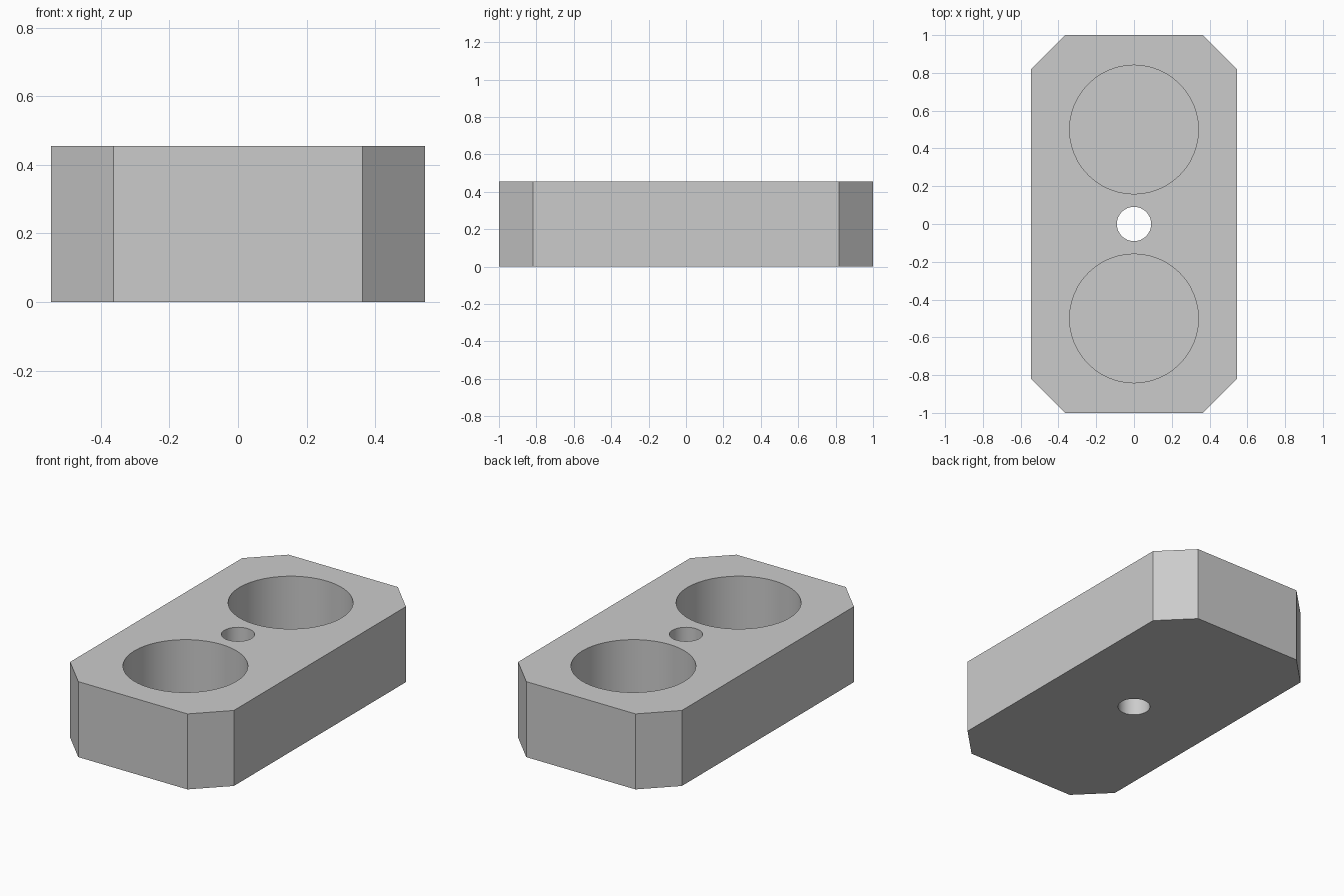
import bpy
import bmesh
from math import radians

if "Cube" in bpy.data.objects:
    bpy.data.objects.remove(bpy.data.objects["Cube"], do_unlink=True)

UNIT = 1 / 11
HALF_X, HALF_Y, HEIGHT, CHAMFER = 6 * UNIT, 11 * UNIT, 5 * UNIT, 2 * UNIT
POCKET_RADIUS, POCKET_Y, POCKET_FLOOR = 3.75 * UNIT, 5.5 * UNIT, UNIT
HOLE_RADIUS = UNIT

grey = bpy.data.materials.new("plain_grey")
grey.use_nodes = True
colour = (0.6, 0.6, 0.6, 1)
grey.diffuse_color = colour
grey.node_tree.nodes["Principled BSDF"].inputs["Base Color"].default_value = colour

# Block: a box with its four upright edges chamfered
bpy.ops.mesh.primitive_cube_add(size=2, location=(0, 0, 0))
block = bpy.context.object
block.name = block.data.name = "magnet_holder_block"
block.data.materials.append(grey)
bm = bmesh.new()
bm.from_mesh(block.data)
for v in bm.verts:
    v.co = (v.co.x * HALF_X, v.co.y * HALF_Y, (v.co.z + 1) * HEIGHT / 2)
upright = [e for e in bm.edges if abs(e.verts[0].co.z - e.verts[1].co.z) > 0.1]
bmesh.ops.bevel(bm, geom=upright, offset=CHAMFER, offset_type='OFFSET',
                segments=1, affect='EDGES')
bm.to_mesh(block.data)
bm.free()


def cut_round(name, radius, y, bottom, sides):
    """Cut a round hole from the given bottom height up through the top."""
    top = HEIGHT + 0.1
    bpy.ops.mesh.primitive_cylinder_add(
        vertices=sides, radius=radius, depth=top - bottom,
        location=(0, y, (top + bottom) / 2))
    cutter = bpy.context.object
    cutter.name = name
    cutter.hide_render = True
    cutter.data.materials.append(grey)
    bpy.context.view_layer.objects.active = block
    mod = block.modifiers.new(name, 'BOOLEAN')
    mod.operation = 'DIFFERENCE'
    mod.solver = 'EXACT'
    mod.object = cutter
    bpy.ops.object.modifier_apply(modifier=name)
    bpy.data.objects.remove(cutter, do_unlink=True)


# Two blind round pockets and a through hole between them
for side, label in ((-1, "front_pocket"), (1, "back_pocket")):
    cut_round(label, POCKET_RADIUS, side * POCKET_Y, POCKET_FLOOR, 48)
cut_round("screw_hole", HOLE_RADIUS, 0, -0.1, 32)

# Smooth round walls, crisp rims and chamfers
bpy.ops.object.select_all(action='DESELECT')
block.select_set(True)
bpy.context.view_layer.objects.active = block
bpy.ops.object.shade_smooth_by_angle(angle=radians(30))
